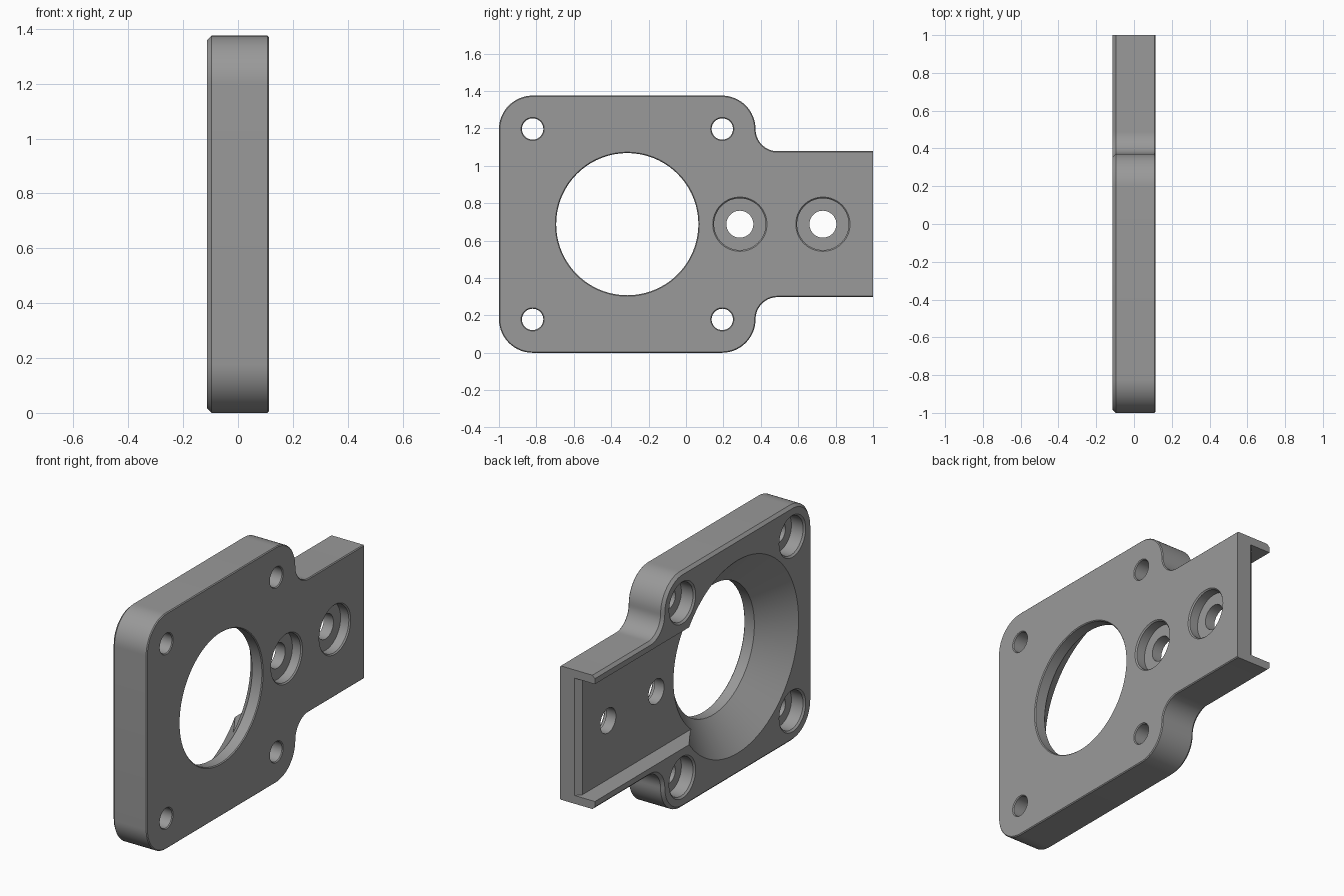
import bpy, bmesh, math

if "Cube" in bpy.data.objects:
    bpy.data.objects.remove(bpy.data.objects["Cube"])

ZC = 0.6875            # height of the horizontal centre line
X0, X1 = -0.1125, 0.1125

grey = bpy.data.materials.new("grey")
grey.diffuse_color = (0.32, 0.32, 0.32, 1)
grey.use_nodes = True
grey.node_tree.nodes["Principled BSDF"].inputs["Base Color"].default_value = grey.diffuse_color


def make_object(name, bm):
    bmesh.ops.recalc_face_normals(bm, faces=bm.faces)
    mesh = bpy.data.meshes.new(name)
    bm.to_mesh(mesh)
    bm.free()
    mesh.materials.append(grey)
    ob = bpy.data.objects.new(name, mesh)
    bpy.context.collection.objects.link(ob)
    return ob


def loft(name, rings):
    """Skin a stack of equal-length closed rings and cap both ends."""
    bm = bmesh.new()
    loops = [[bm.verts.new(p) for p in ring] for ring in rings]
    for a, b in zip(loops, loops[1:]):
        for i in range(len(a)):
            j = (i + 1) % len(a)
            bm.faces.new((a[i], a[j], b[j], b[i]))
    bm.faces.new(loops[0])
    bm.faces.new(loops[-1])
    return make_object(name, bm)


def arc(cy, cz, r, start, end, n=16):
    angles = [math.radians(start + (end - start) * i / n) for i in range(n + 1)]
    return [(cy + r * math.cos(a), cz + r * math.sin(a)) for a in angles]


def outline(x, d):
    """Square flange with a neck, inset by d everywhere but the open end."""
    half = [(1.0, 0.2975 + d)]
    half += arc(0.4895, 0.18, 0.1175 + d, 90, 180)
    half += arc(0.192, 0.18, 0.18 - d, 0, -90)[1:]
    half += arc(-0.82, 0.18, 0.18 - d, -90, -180)
    pts = half + [(y, 2 * ZC - z) for y, z in reversed(half)]
    return [(x, y, z) for y, z in pts]


def lathe(name, y, z, profile, n=64):
    """Round cutter about the x direction from (x, radius) pairs."""
    return loft(name, [[(x, y + r * math.cos(2 * math.pi * i / n),
                         z + r * math.sin(2 * math.pi * i / n))
                        for i in range(n)] for x, r in profile])


# Plate with a wide chamfer on the left face and a fine one on the right
plate = loft("mounting_plate", [outline(X0, 0.016), outline(X0 + 0.016, 0),
                                outline(X1 - 0.005, 0), outline(X1, 0.005)])
cutters = []

# Central bore opening into a cone
cutters.append(lathe("bore_cutter", -0.314, ZC, [
    (X0 - 0.05, 0.62), (0.045, 0.38), (X1 - 0.005, 0.38),
    (X1 + 0.015, 0.40)], 112))

# Channel along the neck, with a sloped edge at the open end
floor, c = -0.01, 0.03
side = [(-0.2, -0.2), (floor, -0.2), (floor, 1 - c),
        (floor + c, 1.0), (floor + c, 1.1), (-0.2, 1.1)]
cutters.append(loft("channel_cutter", [[(x, y, ZC + s * 0.342) for x, y in side]
                                       for s in (-1, 1)]))

# Corner screw holes, counterbored from the left face
for y in (-0.82, 0.194):
    for s in (-1, 1):
        cutters.append(lathe("corner_hole_cutter", y, ZC + s * 0.509, [
            (X0 - 0.02, 0.142), (X0 + 0.01, 0.112), (X0 + 0.085, 0.112),
            (X0 + 0.085, 0.057), (X1 - 0.005, 0.057), (X1 + 0.01, 0.072)]))

# Neck screw holes, counterbored from the right face
for y in (0.288, 0.732):
    cutters.append(lathe("neck_hole_cutter", y, ZC, [
        (-0.15, 0.072), (X1 - 0.06, 0.072), (X1 - 0.06, 0.138),
        (X1 - 0.007, 0.138), (X1 + 0.013, 0.158)]))

# Apply every cut, then remove the cutters
bpy.context.view_layer.objects.active = plate
for cutter in cutters:
    mod = plate.modifiers.new("cut", "BOOLEAN")
    mod.operation = "DIFFERENCE"
    mod.solver = "EXACT"
    mod.object = cutter
    bpy.ops.object.modifier_apply(modifier=mod.name)
    bpy.data.objects.remove(cutter)

plate.select_set(True)
bpy.ops.object.shade_smooth_by_angle(angle=math.radians(25))
